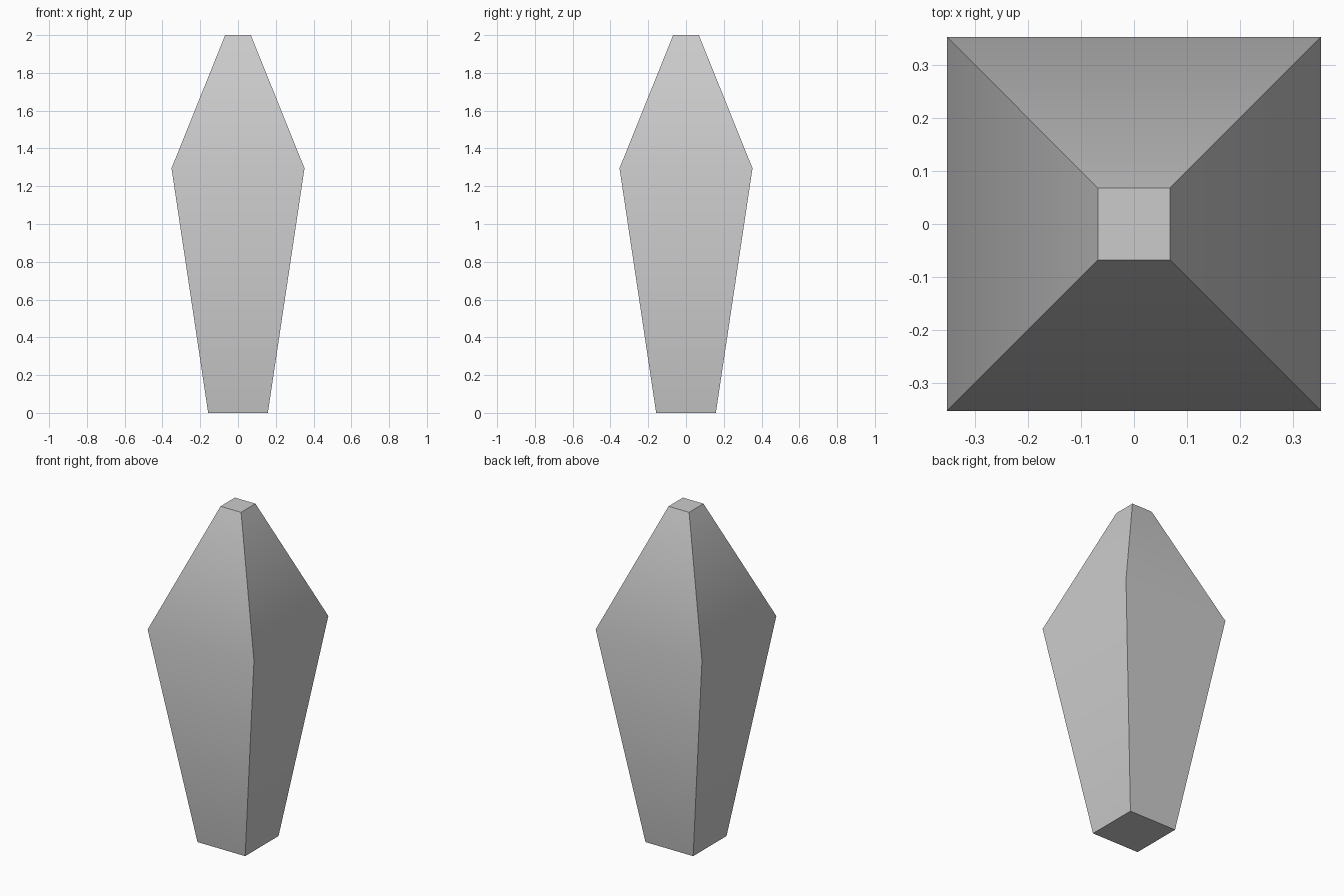
import bpy, bmesh, math

if "Cube" in bpy.data.objects:
    bpy.data.objects.remove(bpy.data.objects["Cube"])

# Square cross-sections from bottom to top: (height, half width)
SECTIONS = [(0.0, 0.158), (1.295, 0.352), (2.0, 0.068)]
CORNERS = [(-1, -1), (1, -1), (1, 1), (-1, 1)]

# Tapered four-sided body, capped at both ends
bm = bmesh.new()
rings = [[bm.verts.new((x * h, y * h, z)) for x, y in CORNERS] for z, h in SECTIONS]
for low, high in zip(rings, rings[1:]):
    for i in range(4):
        j = (i + 1) % 4
        bm.faces.new((low[i], low[j], high[j], high[i]))
bm.faces.new(rings[0][::-1])
bm.faces.new(rings[-1])
bmesh.ops.recalc_face_normals(bm, faces=bm.faces)

mesh = bpy.data.meshes.new("tapered_crystal")
bm.to_mesh(mesh)
bm.free()
body = bpy.data.objects.new("tapered_crystal", mesh)
bpy.context.collection.objects.link(body)

# Soft shading over the widest ring, sharp corner edges and caps
bpy.context.view_layer.objects.active = body
body.select_set(True)
bpy.ops.object.shade_smooth_by_angle(angle=math.radians(40))
